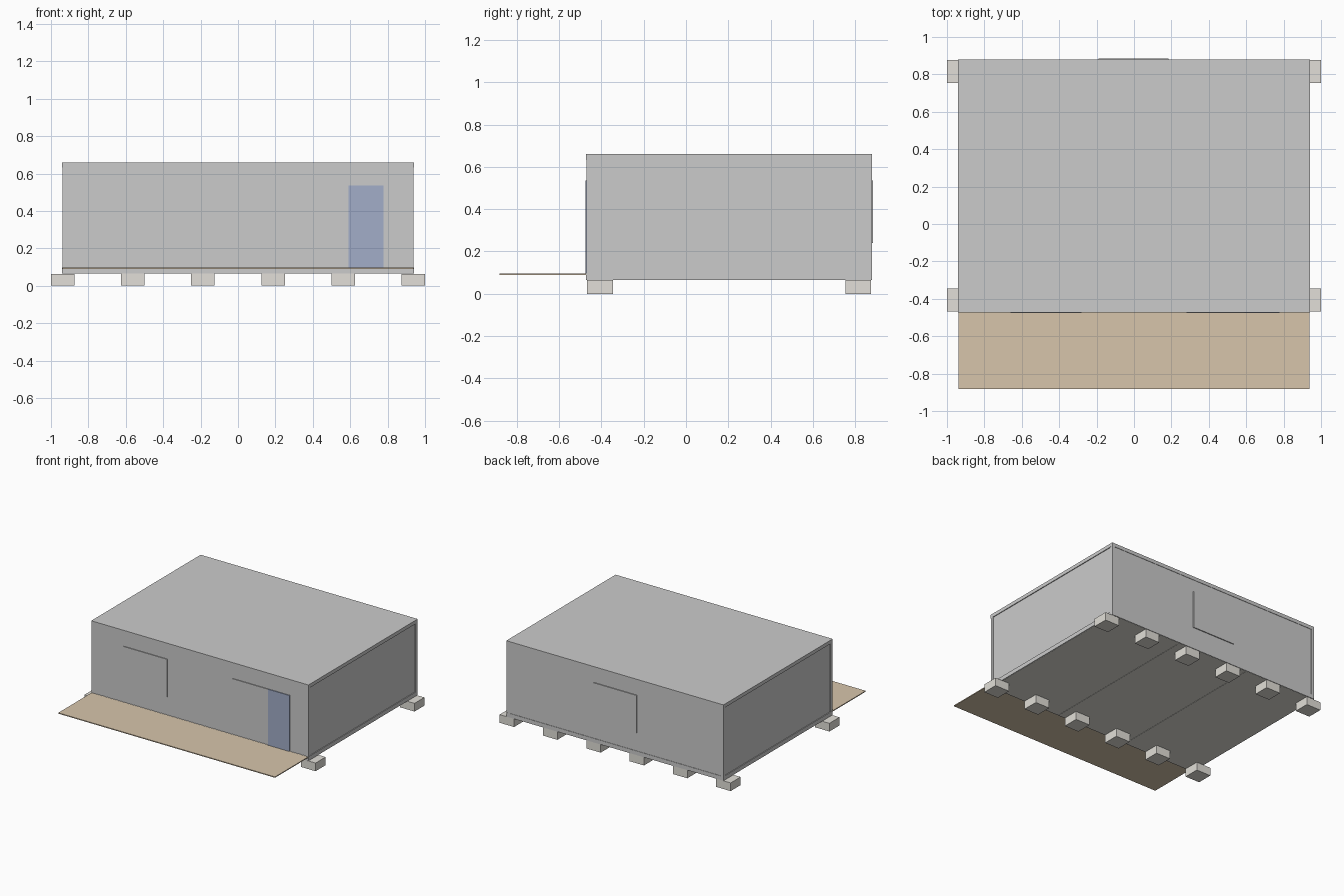
import bpy

if "Cube" in bpy.data.objects:
    bpy.data.objects.remove(bpy.data.objects["Cube"])


def material(name, rgb):
    m = bpy.data.materials.new(name)
    m.diffuse_color = (*rgb, 1)
    m.use_nodes = True
    m.node_tree.nodes["Principled BSDF"].inputs["Base Color"].default_value = m.diffuse_color
    return m


def box(name, x, y, z, mat=None):
    """Box from (min, max) pairs on each axis."""
    bpy.ops.mesh.primitive_cube_add(
        size=1, location=[(a + b) / 2 for a, b in (x, y, z)])
    ob = bpy.context.object
    ob.name = name
    ob.scale = [b - a for a, b in (x, y, z)]
    bpy.ops.object.transform_apply(location=False, rotation=False, scale=True)
    if mat:
        ob.data.materials.append(mat)
    return ob


concrete = material("concrete", (0.76, 0.74, 0.69))
timber = material("timber", (0.68, 0.56, 0.41))
door_blue = material("door_blue", (0.36, 0.42, 0.58))

X, Y0, Y1 = 0.94, -0.472, 0.88     # outer footprint
Z0, Z1 = 0.065, 0.66               # underside and roof
POST, BEAM, INSET = 0.026, 0.028, 0.006

# Foundation blocks in two rows of six
for i in range(6):
    x = -0.9375 + i * 0.375
    for row, y in (("front", (Y0 + 0.003, -0.345)), ("back", (0.754, Y1 - 0.004))):
        box(f"foundation_block_{row}_{i}", (x - 0.0625, x + 0.0625), y,
            (0, Z0 if 0 < i < 5 else 0.064), concrete)

# Floor slab in three sections with fine joints
for i in range(3):
    x = -0.935 + i * 1.87 / 3
    box(f"floor_section_{i}", (x + 0.001, x + 1.87 / 3 - 0.001),
        (Y0 + 0.004, Y1 - 0.004), (Z0, 0.095), concrete)

# Roof panel and perimeter beams, top and bottom
box("roof", (-X, X), (Y0, Y1), (Z1 - 0.006, Z1))
for level, z in (("bottom", (Z0 + 0.001, Z0 + BEAM + 0.005)),
                 ("top", (Z1 - BEAM, Z1 - 0.004))):
    for side, s in (("left", -1), ("right", 1)):
        box(f"{level}_beam_{side}", sorted((s * X, s * (X - POST))), (Y0, Y1), z)
    box(f"{level}_beam_front", (-X, X), (Y0, Y0 + POST), z)
    box(f"{level}_beam_back", (-X, X), (Y1 - POST, Y1), z)

# Corner posts
for side, s in (("left", -1), ("right", 1)):
    for end, y in (("front", (Y0 + 0.001, Y0 + POST)),
                   ("back", (Y1 - POST, Y1 - 0.001))):
        box(f"corner_post_{end}_{side}",
            sorted((s * (X - 0.001), s * (X - POST))), y, (Z0 + 0.02, Z1 - 0.02))
    # Recessed side wall
    box(f"wall_{side}", sorted((s * (X - INSET), s * (X - 0.024))),
        (Y0 + 0.02, Y1 - 0.02), (Z0 + 0.02, Z1 - 0.02))

# Front and back walls
box("wall_front", (-X + 0.02, X - 0.02), (Y0 + 0.003, Y0 + 0.022), (Z0 + 0.02, Z1 - 0.02))
box("wall_back", (-X + 0.02, X - 0.02), (Y1 - 0.022, Y1 - 0.003), (Z0 + 0.02, Z1 - 0.02))

# Windows and door, barely proud of the walls
WZ = (0.24, 0.535)
box("window_front_left", (-0.66, -0.28), (Y0 - 0.003, Y0 + 0.01), WZ)
box("window_front_right", (0.28, 0.592), (Y0 - 0.003, Y0 + 0.01), WZ)
box("window_back", (-0.19, 0.185), (Y1 - 0.01, Y1 + 0.004), WZ)
box("front_door", (0.592, 0.777), (Y0 - 0.003, Y0 + 0.01), (0.097, 0.535), door_blue)

# Thin timber deck along the front
box("deck", (-X + 0.002, X - 0.002), (-0.882, Y0), (0.09, 0.097), timber)
